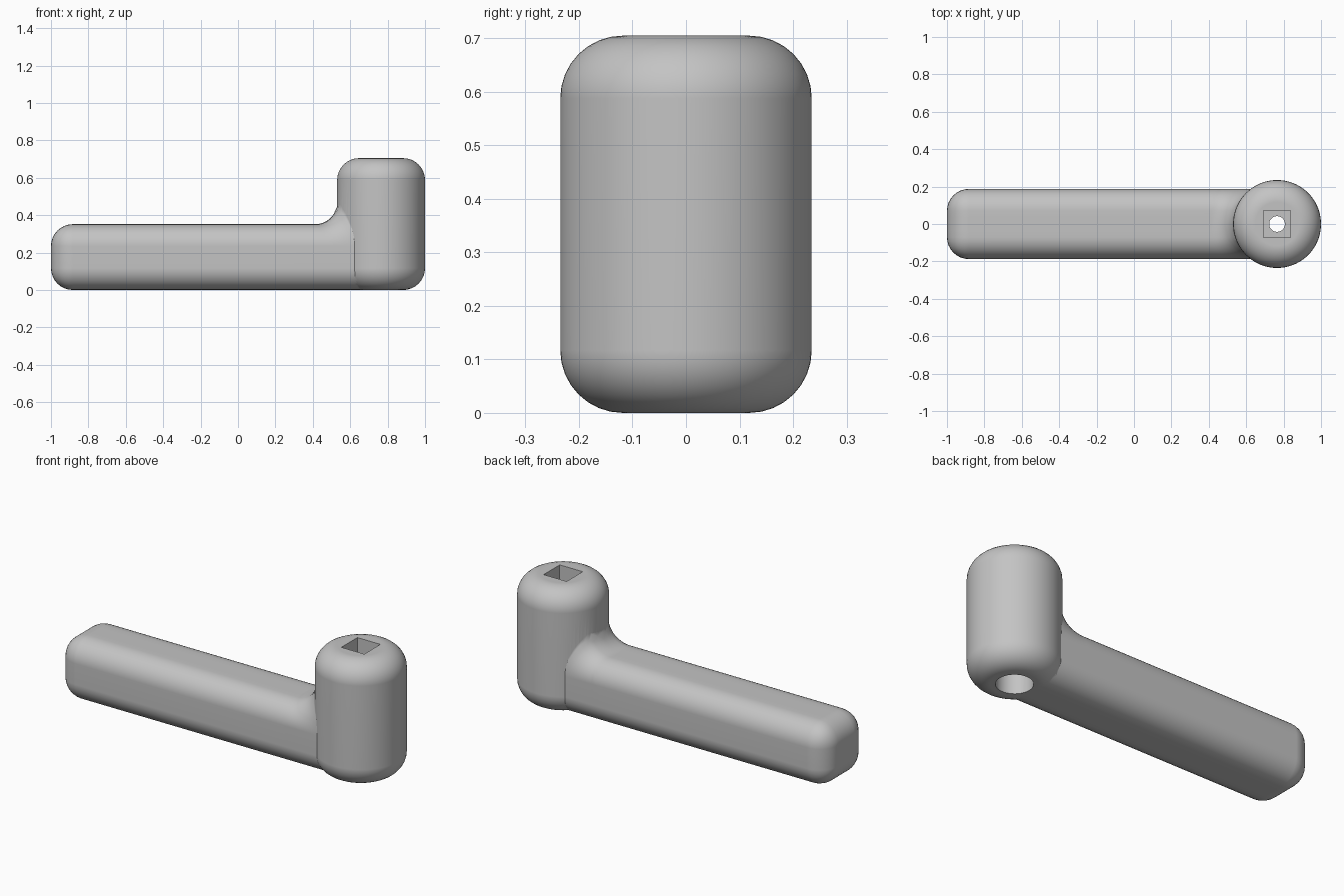
import bpy, bmesh, math
from mathutils import Vector

if "Cube" in bpy.data.objects:
    bpy.data.objects.remove(bpy.data.objects["Cube"])

HX, R, H = 0.765, 0.235, 0.705      # hub axis x, radius, height
W, T, F = 0.1875, 0.352, 0.117      # arm half width, thickness, rounding radius

grey = bpy.data.materials.new("satin grey")
grey.diffuse_color = (0.55, 0.55, 0.55, 1)
grey.use_nodes = True
grey.node_tree.nodes["Principled BSDF"].inputs["Base Color"].default_value = grey.diffuse_color


def add_object(name, bm):
    bmesh.ops.recalc_face_normals(bm, faces=bm.faces[:])
    mesh = bpy.data.meshes.new(name)
    bm.to_mesh(mesh)
    bm.free()
    mesh.materials.append(grey)
    obj = bpy.data.objects.new(name, mesh)
    bpy.context.collection.objects.link(obj)
    return obj


def lathe(name, profile, sides):
    """Closed solid turned round the hub axis from (radius, z) points."""
    bm = bmesh.new()
    rings = [[bm.verts.new((HX + r * math.cos(2 * math.pi * i / sides),
                            r * math.sin(2 * math.pi * i / sides), z))
              for i in range(sides)] for r, z in profile]
    for a, b in zip(rings, rings[1:]):
        for i in range(sides):
            j = (i + 1) % sides
            bm.faces.new((a[i], a[j], b[j], b[i]))
    bm.faces.new(rings[0][::-1])
    bm.faces.new(rings[-1])
    return add_object(name, bm)


def box(x0, x1, y0, y1, z0, z1):
    bm = bmesh.new()
    bmesh.ops.create_cube(bm, size=1)
    for v in bm.verts:
        v.co = Vector((x1 if v.co.x > 0 else x0, y1 if v.co.y > 0 else y0,
                       z1 if v.co.z > 0 else z0))
    return bm


def boolean(target, tool, operation):
    mod = target.modifiers.new("boolean", 'BOOLEAN')
    mod.operation, mod.solver, mod.object = operation, 'EXACT', tool
    bpy.context.view_layer.objects.active = target
    bpy.ops.object.modifier_apply(modifier=mod.name)
    bpy.data.objects.remove(tool)


# Hub: upright cylinder with rounded rims
arc = [math.pi / 2 * k / 8 for k in range(9)]
profile = [(R - F + F * math.sin(a), F - F * math.cos(a)) for a in arc]
profile += [(R - F + F * math.cos(a), H - F + F * math.sin(a)) for a in arc]
handle = lathe("crank_handle", profile, 72)

# Arm: box rounded on every edge but those buried in the hub
bm = box(-1, HX + 0.01, -W, W, 0.0004, T)
edges = [e for e in bm.edges if not all(v.co.x > 0 for v in e.verts)]
bmesh.ops.bevel(bm, geom=edges, offset=F, segments=8, profile=0.5, affect='EDGES')


def slice_at(point, normal):
    bmesh.ops.bisect_plane(bm, geom=bm.verts[:] + bm.edges[:] + bm.faces[:],
                           plane_co=point, plane_no=normal)


for k in range(18):
    slice_at((HX - R - F + 0.014 * k, 0, 0), (1, 0, 0))
for y in (-0.035, 0, 0.035):
    slice_at((0, y, 0), (0, 1, 0))

# Sweep the arm's top up into the hub, fading towards the sides
for v in bm.verts:
    if v.co.x > 0 and v.co.z > T - F:
        reach = min(F, max(0, R + F - math.hypot(v.co.x - HX, v.co.y)))
        lift = F - math.sqrt(F * F - reach * reach)
        v.co.z += lift * min(1, (v.co.z - T + F) / F)
bmesh.ops.triangulate(bm, faces=[f for f in bm.faces
                                 if f.calc_center_median().x > 0.4 and f.calc_center_median().z > 0.23])
arm = add_object("arm", bm)
boolean(handle, arm, 'UNION')

# Square socket, screw hole and lower counterbore
s = 0.0715
boolean(handle, add_object("socket_cutter", box(HX - s, HX + s, -s, s, 0.45, 0.9)), 'DIFFERENCE')
boolean(handle, lathe("screw_hole_cutter", [(0.042, -0.1), (0.042, 0.8)], 32), 'DIFFERENCE')
boolean(handle, lathe("counterbore_cutter", [(0.094, -0.1), (0.094, 0.3)], 48), 'DIFFERENCE')

# Smooth shading with crisp hole edges
bpy.ops.object.select_all(action='DESELECT')
handle.select_set(True)
bpy.context.view_layer.objects.active = handle
bpy.ops.object.shade_smooth_by_angle(angle=math.radians(30))
weighted = handle.modifiers.new("even shading", 'WEIGHTED_NORMAL')
weighted.keep_sharp = True
